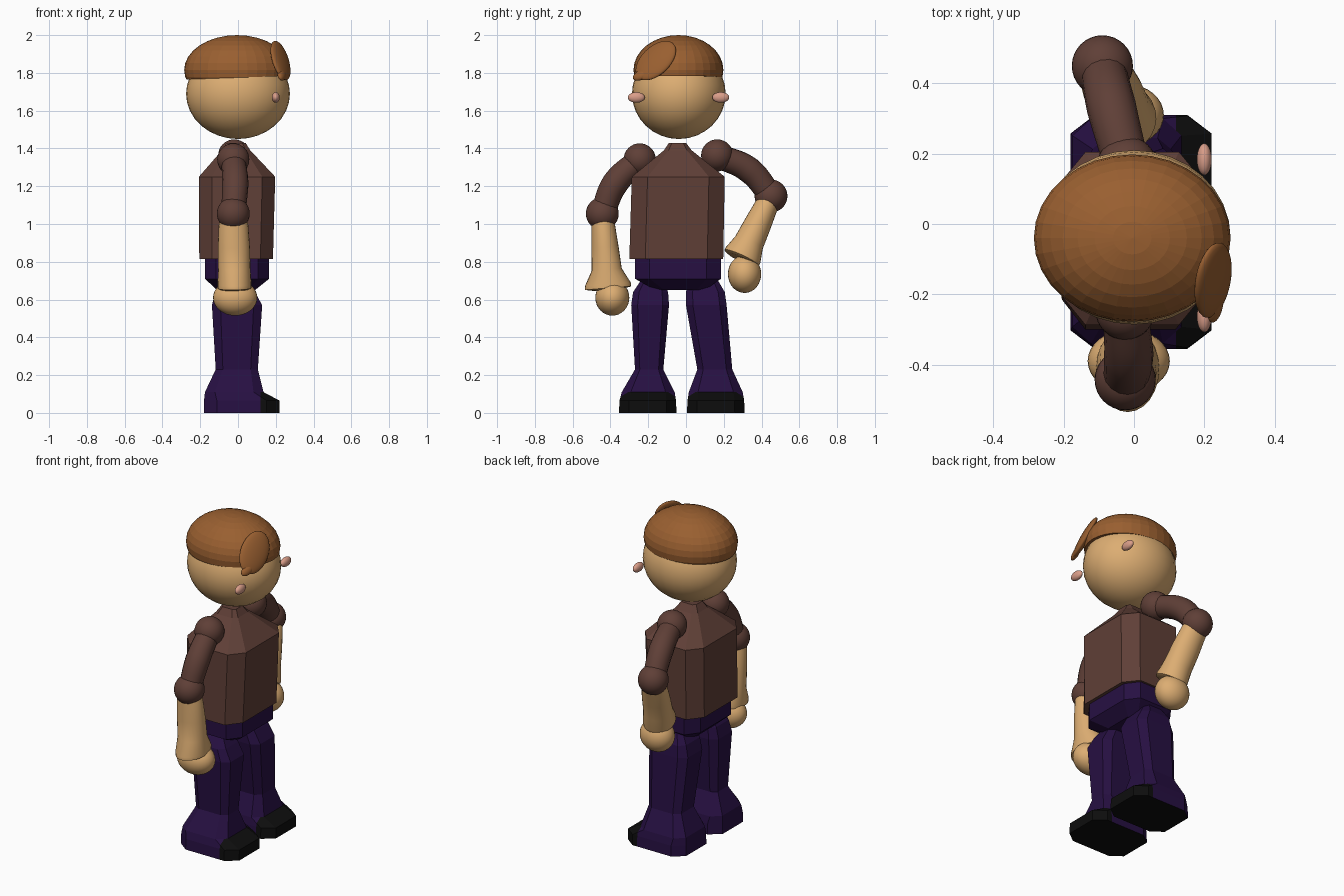
import bpy, bmesh, math
from mathutils import Vector, Matrix

cube = bpy.data.objects.get("Cube")
if cube:
    bpy.data.objects.remove(cube, do_unlink=True)


def material(name, rgb):
    m = bpy.data.materials.new(name)
    m.use_nodes = True
    m.diffuse_color = (*rgb, 1)
    m.node_tree.nodes["Principled BSDF"].inputs["Base Color"].default_value = (*rgb, 1)
    return m


SKIN = material("skin", (0.72, 0.42, 0.17))
HAIR = material("ginger hair", (0.32, 0.115, 0.03))
SHIRT = material("brown shirt", (0.115, 0.05, 0.038))
PANTS = material("purple trousers", (0.02, 0.005, 0.055))
SHOE = material("black shoe", (0.004, 0.004, 0.004))
EYE = material("pink eye", (0.7, 0.34, 0.25))


def finish(name, bm, mats, smooth=False):
    bmesh.ops.recalc_face_normals(bm, faces=bm.faces)
    mesh = bpy.data.meshes.new(name)
    for f in bm.faces:
        f.smooth = smooth
    bm.to_mesh(mesh)
    bm.free()
    for m in mats:
        mesh.materials.append(m)
    ob = bpy.data.objects.new(name, mesh)
    bpy.context.collection.objects.link(ob)
    return ob


def ellipsoid(name, center, radii, mat, rot=Matrix(), smooth=True, cut=None):
    bm = bmesh.new()
    place = Matrix.Translation(center) @ rot @ Matrix.Diagonal((*radii, 1))
    bmesh.ops.create_uvsphere(bm, u_segments=32, v_segments=16, radius=1, matrix=place)
    if cut:
        # keep the part above a plane and close it
        r = bmesh.ops.bisect_plane(bm, geom=bm.verts[:] + bm.edges[:] + bm.faces[:],
                                   plane_co=cut[0], plane_no=cut[1], clear_inner=True)
        bmesh.ops.contextual_create(
            bm, geom=[g for g in r["geom_cut"] if isinstance(g, bmesh.types.BMEdge)])
    return finish(name, bm, [mat], smooth)


def skin_rings(bm, rings):
    """Bridge equal rings of points and cap both ends."""
    loops = [[bm.verts.new(p) for p in ring] for ring in rings]
    n = len(loops[0])
    for a, b in zip(loops, loops[1:]):
        for i in range(n):
            j = (i + 1) % n
            bm.faces.new((a[i], a[j], b[j], b[i]))
    bm.faces.new(loops[0])
    bm.faces.new(loops[-1])


def octagon(z, x0, x1, y0, y1, c=0.34):
    """Rectangle with cut corners at height z."""
    cx, cy, hx, hy = (x0 + x1) / 2, (y0 + y1) / 2, (x1 - x0) / 2, (y1 - y0) / 2
    k = 1 - c
    shape = [(1, k), (k, 1), (-k, 1), (-1, k), (-1, -k), (-k, -1), (k, -1), (1, -k)]
    return [(cx + u * hx, cy + v * hy, z) for u, v in shape]


def block(name, rings, mat):
    bm = bmesh.new()
    skin_rings(bm, [octagon(*r) for r in rings])
    return finish(name, bm, [mat])


# Head and hair
ellipsoid("head", (0, -0.038, 1.69), (0.275, 0.248, 0.24), SKIN)
ellipsoid("hair_cap", (-0.005, -0.04, 1.815), (0.28, 0.238, 0.185), HAIR, smooth=False,
          cut=((0, 0, 1.775), (-0.035, 0, 1)))
normal = Vector((1, -0.42, 0.51)).normalized()
along = Vector((-0.05, 0.7, 0.7))
along = (along - along.dot(normal) * normal).normalized()
lock_rot = Matrix((along, normal.cross(along), normal)).transposed().to_4x4()
ellipsoid("hair_lock", (0.225, -0.16, 1.865), (0.13, 0.088, 0.025), HAIR, lock_rot)
ellipsoid("hair_lock_tip", (0.232, -0.235, 1.79), (0.05, 0.028, 0.018), HAIR,
          lock_rot @ Matrix.Rotation(math.radians(-25), 4, "Z"))
for side, y in (("left", 0.184), ("right", -0.263)):
    ellipsoid("eye_" + side, (0.2, y, 1.67), (0.021, 0.045, 0.028), EYE)

# Torso and hips
block("torso", [(0.815, -0.205, 0.185, -0.3, 0.197), (1.25, -0.207, 0.197, -0.287, 0.205),
                (1.39, -0.085, 0.065, -0.117, 0.03), (1.43, -0.06, 0.04, -0.09, 0.0)], SHIRT)
block("hips", [(0.65, -0.11, 0.09, -0.16, 0.1), (0.71, -0.175, 0.165, -0.27, 0.185),
               (0.83, -0.175, 0.165, -0.27, 0.185)], PANTS)

# Legs with shoes: heights and depth are shared, the sideways lean differs
LEG = [(0, -0.18, 0.22), (0.065, -0.18, 0.22), (0.11, -0.175, 0.135), (0.23, -0.118, 0.105),
       (0.57, -0.138, 0.128), (0.64, -0.12, 0.09), (0.7, -0.08, 0.05)]
LEAN = {
    "left": [(0.005, 0.31), (0.008, 0.308), (0.015, 0.3), (0.06, 0.245),
             (0.0, 0.215), (0.0, 0.205), (0.02, 0.17)],
    "right": [(-0.355, -0.05), (-0.352, -0.053), (-0.34, -0.06), (-0.27, -0.12),
              (-0.29, -0.09), (-0.28, -0.095), (-0.24, -0.12)],
}
for side, spans in LEAN.items():
    bm = bmesh.new()
    skin_rings(bm, [octagon(*r, *s) for r, s in zip(LEG, spans)])
    bmesh.ops.recalc_face_normals(bm, faces=bm.faces)
    low = [f for f in bm.faces if f.calc_center_median().z < 0.12]
    geom = set(low) | {e for f in low for e in f.edges} | {v for f in low for v in f.verts}
    bmesh.ops.bisect_plane(bm, geom=list(geom), plane_co=(0.12, 0, 0), plane_no=(1, 0, 0))
    bm.normal_update()
    for f in bm.faces:
        c = f.calc_center_median()
        f.material_index = int(f.normal.z < -0.9 or (c.x > 0.12 and c.z < 0.12))
    finish("leg_" + side, bm, [PANTS, SHOE])


# Arms
def tube(name, points, radius, mat):
    cu = bpy.data.curves.new(name, "CURVE")
    cu.dimensions = "3D"
    cu.bevel_depth, cu.bevel_resolution, cu.use_fill_caps = radius, 6, True
    sp = cu.splines.new("BEZIER")
    sp.bezier_points.add(len(points) - 1)
    for i, (bp, p) in enumerate(zip(sp.bezier_points, points)):
        bp.co = p
        bp.radius = 1.1 if i == 1 else 1
        bp.handle_left_type = bp.handle_right_type = "AUTO"
    cu.materials.append(mat)
    ob = bpy.data.objects.new(name, cu)
    bpy.context.collection.objects.link(ob)
    bpy.ops.object.select_all(action="DESELECT")
    ob.select_set(True)
    bpy.context.view_layer.objects.active = ob
    bpy.ops.object.convert(target="MESH")


def forearm(name, start, end, flare):
    """Lathed sleeve from elbow to wrist, ending in a flared rim."""
    a, b = Vector(start), Vector(end)
    rot = Vector((0, 0, -1)).rotation_difference(b - a).to_matrix()
    length = (b - a).length
    profile = [(0, 0.065, 0.058), (0.15, 0.078, 0.062), (0.45, 0.085, 0.072),
               (0.75, 0.086, 0.08), (0.95, 0.09, flare), (1, 0.09, flare), (1.02, 0.075, 0.08)]
    bm = bmesh.new()
    rings = []
    for t, rx, ry in profile:
        angles = [math.tau * i / 24 for i in range(24)]
        rings.append([a + rot @ Vector((rx * math.cos(q), ry * math.sin(q), -t * length))
                      for q in angles])
    skin_rings(bm, rings)
    ob = finish(name, bm, [SKIN], True)
    bpy.ops.object.select_all(action="DESELECT")
    ob.select_set(True)
    bpy.context.view_layer.objects.active = ob
    bpy.ops.object.shade_smooth_by_angle(angle=math.radians(40))


ARMS = {
    "left": dict(shoulder=(-0.02, 0.165, 1.363), bend=(-0.065, 0.335, 1.285),
                 elbow=(-0.09, 0.45, 1.148), wrist=(-0.025, 0.295, 0.82),
                 hand=(-0.02, 0.31, 0.735), size=(0.105, 0.088, 0.1), flare=0.1),
    "right": dict(shoulder=(-0.025, -0.245, 1.342), bend=(-0.015, -0.375, 1.215),
                  elbow=(-0.025, -0.443, 1.055), wrist=(-0.018, -0.412, 0.66),
                  hand=(-0.015, -0.39, 0.61), size=(0.117, 0.09, 0.095), flare=0.122),
}
for side, arm in ARMS.items():
    ellipsoid("shoulder_" + side, arm["shoulder"], (0.085,) * 3, SHIRT)
    ellipsoid("elbow_" + side, arm["elbow"], (0.087,) * 3, SHIRT)
    tube("upper_arm_" + side, [arm["shoulder"], arm["bend"], arm["elbow"]], 0.064, SHIRT)
    forearm("forearm_" + side, arm["elbow"], arm["wrist"], arm["flare"])
    ellipsoid("hand_" + side, arm["hand"], arm["size"], SKIN)
